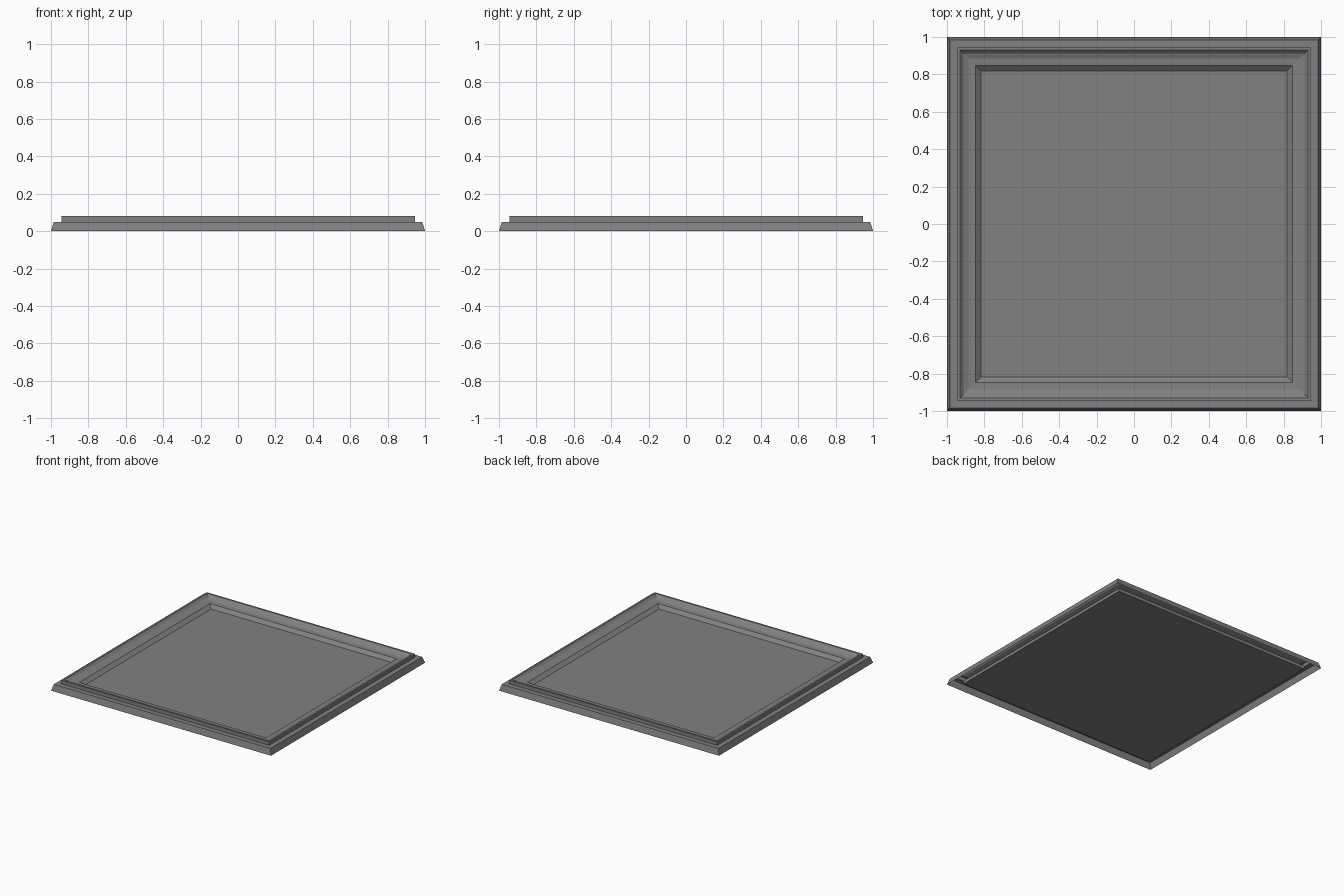
import bpy, bmesh

if "Cube" in bpy.data.objects:
    bpy.data.objects.remove(bpy.data.objects["Cube"])

grey = bpy.data.materials.new("mid grey")
grey.diffuse_color = (0.22, 0.22, 0.22, 1)
grey.use_nodes = True
grey.node_tree.nodes["Principled BSDF"].inputs["Base Color"].default_value = grey.diffuse_color


def square_loft(name, profile, cap_start=False, cap_end=False):
    """Stack square loops given as (half width, height) and skin them."""
    bm = bmesh.new()
    loops = []
    for r, z in profile:
        loops.append([bm.verts.new((sx * r, sy * r, z))
                      for sx, sy in ((-1, -1), (1, -1), (1, 1), (-1, 1))])
    for a, b in zip(loops, loops[1:]):
        for i in range(4):
            j = (i + 1) % 4
            bm.faces.new((a[i], a[j], b[j], b[i]))
    if cap_start:
        bm.faces.new(loops[0][::-1])
    if cap_end:
        bm.faces.new(loops[-1])
    mesh = bpy.data.meshes.new(name)
    bm.to_mesh(mesh)
    bm.free()
    mesh.materials.append(grey)
    obj = bpy.data.objects.new(name, mesh)
    bpy.context.collection.objects.link(obj)
    return obj


# moulded frame: flared foot, step, raised rim, cove, inner bevel (hollow below)
square_loft("frame_moulding", [
    (1.0, 0.0), (0.985, 0.05), (0.945, 0.05), (0.945, 0.08),
    (0.93, 0.08), (0.912, 0.063), (0.885, 0.053), (0.848, 0.05),
    (0.818, 0.025)])

# flat centre panel set into the frame
square_loft("centre_panel", [(0.912, 0.0), (0.912, 0.025)], True, True)
